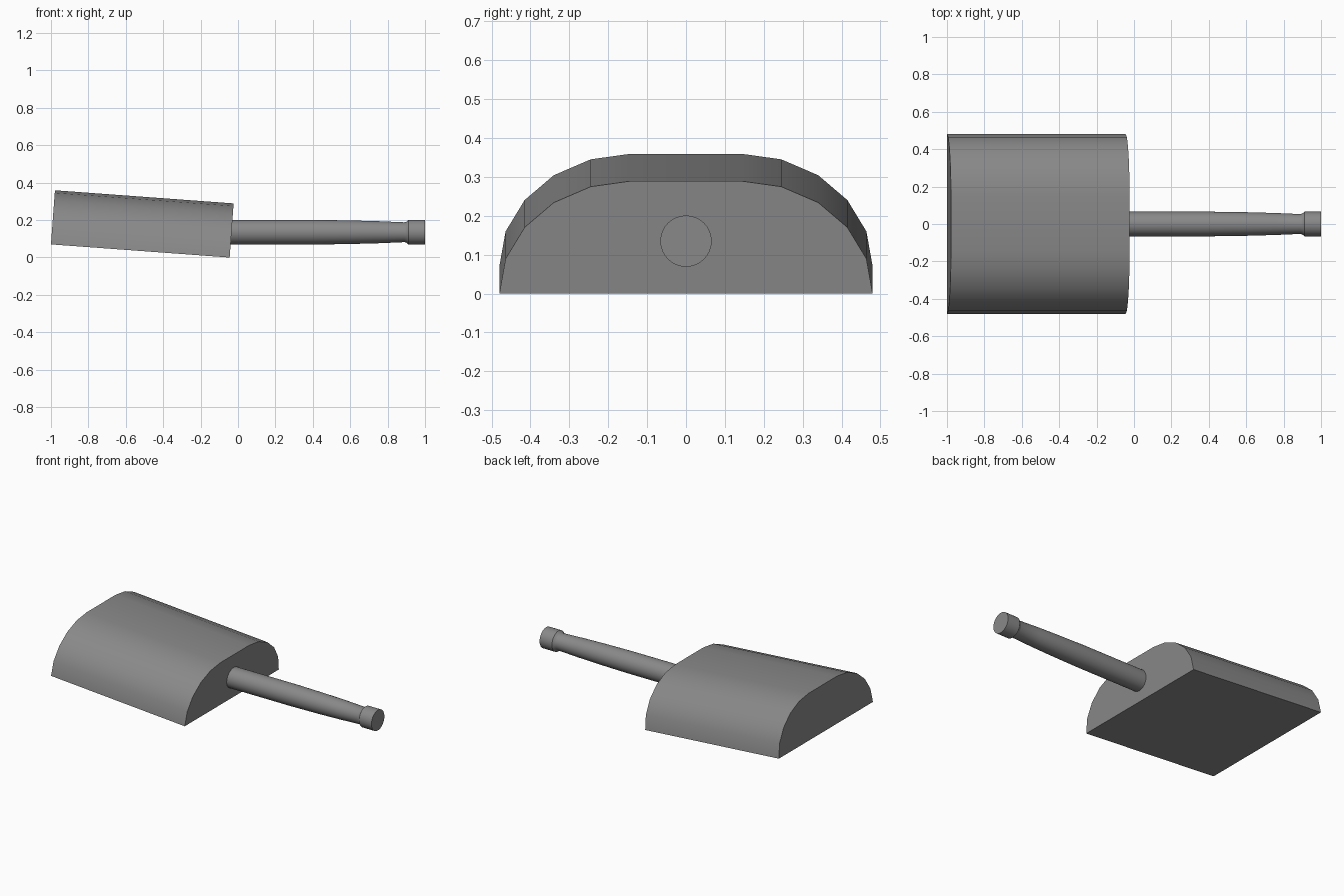
import bpy, bmesh, math
from mathutils import Matrix

if "Cube" in bpy.data.objects:
    bpy.data.objects.remove(bpy.data.objects["Cube"])

dark = bpy.data.materials.new("dark_grey")
dark.diffuse_color = (0.25, 0.25, 0.25, 1)
dark.use_nodes = True
dark.node_tree.nodes["Principled BSDF"].inputs["Base Color"].default_value = dark.diffuse_color


def finish(bm, name):
    bmesh.ops.recalc_face_normals(bm, faces=bm.faces)
    mesh = bpy.data.meshes.new(name)
    bm.to_mesh(mesh)
    bm.free()
    mesh.materials.append(dark)
    obj = bpy.data.objects.new(name, mesh)
    bpy.context.collection.objects.link(obj)
    bpy.ops.object.select_all(action='DESELECT')
    obj.select_set(True)
    bpy.context.view_layer.objects.active = obj
    bpy.ops.object.shade_smooth_by_angle(angle=math.radians(35))
    return obj


# Head: half-round profile extruded along x, tilted down towards the handle
half = [(0.48, 0), (0.464, 0.09), (0.415, 0.171), (0.34, 0.235), (0.245, 0.276), (0.145, 0.29)]
profile = half + [(-y, z) for y, z in reversed(half)]
bm = bmesh.new()
face = bm.faces.new([bm.verts.new((0, y, z)) for y, z in profile])
ext = bmesh.ops.extrude_face_region(bm, geom=[face], use_keep_orig=True)
bmesh.ops.translate(bm, vec=(0.958, 0, 0),
                    verts=[v for v in ext['geom'] if isinstance(v, bmesh.types.BMVert)])
tilt = Matrix.Translation((-1, 0, 0.07)) @ Matrix.Rotation(math.radians(4.2), 4, 'Y')
bmesh.ops.transform(bm, matrix=tilt, verts=bm.verts)
finish(bm, "head")

# Handle: turned profile (x, radius) around a horizontal axis, with a neck and end cap
turned = [(-0.05, 0.066), (0.4, 0.066), (0.6, 0.063), (0.75, 0.059), (0.89, 0.053),
          (0.9, 0.056), (0.912, 0.066), (1.0, 0.066)]
SIDES = 32
bm = bmesh.new()
rings = [[bm.verts.new((x, r * math.cos(2 * math.pi * i / SIDES),
                        0.135 + r * math.sin(2 * math.pi * i / SIDES)))
          for i in range(SIDES)] for x, r in turned]
for a, b in zip(rings, rings[1:]):
    for i in range(SIDES):
        j = (i + 1) % SIDES
        bm.faces.new((a[i], a[j], b[j], b[i]))
bm.faces.new(rings[0])
bm.faces.new(rings[-1])
finish(bm, "handle")
